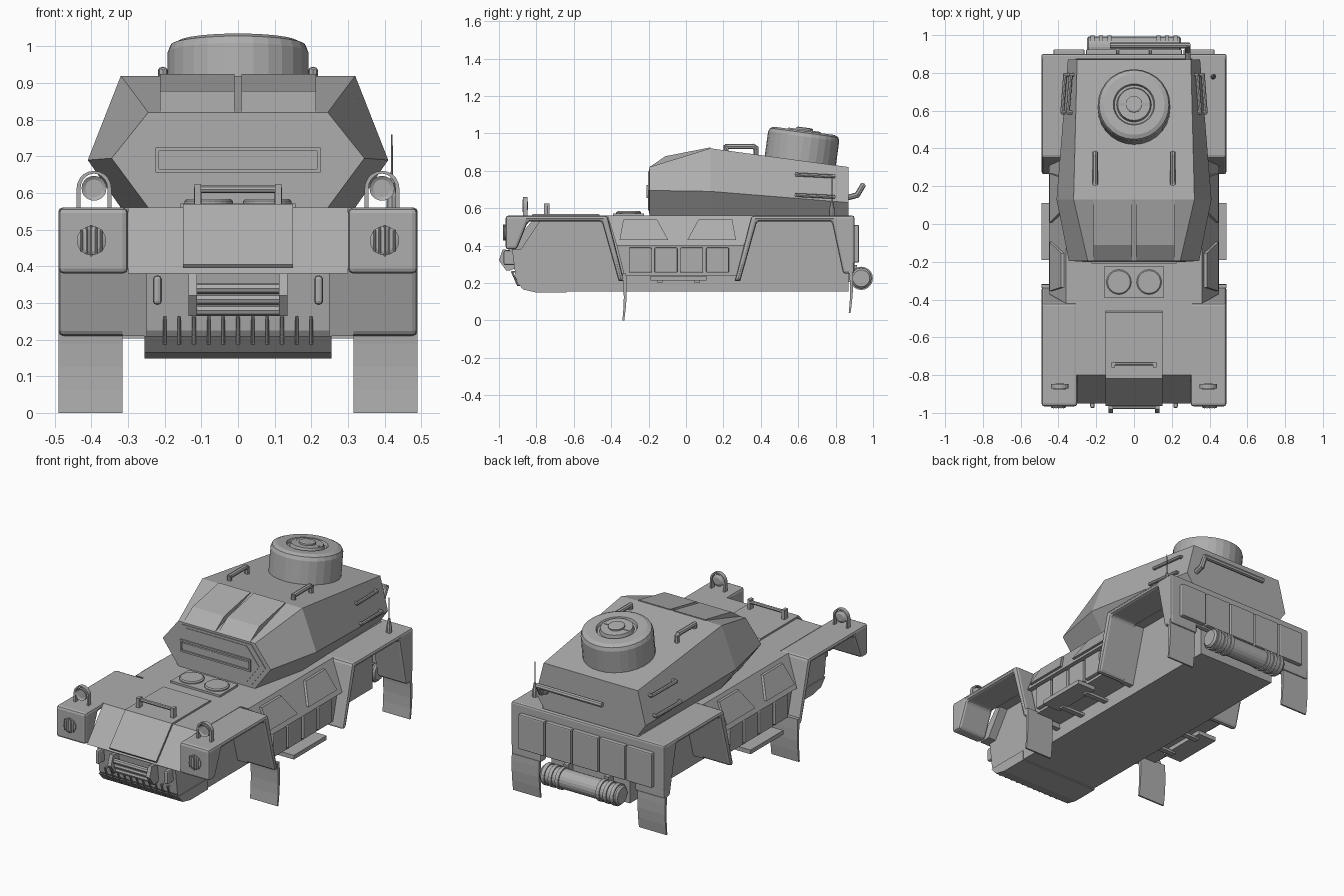
import bpy, bmesh, math
from mathutils import Vector

cube = bpy.data.objects.get("Cube")
if cube:
    bpy.data.objects.remove(cube, do_unlink=True)

grey = bpy.data.materials.new("armour_grey")
grey.use_nodes = True
grey.diffuse_color = (*[.42] * 3, 1)
grey.node_tree.nodes["Principled BSDF"].inputs["Base Color"].default_value = grey.diffuse_color

# Main dimensions
DECK, CHIN, FOOT, BELLY = .56, .38, .21, .155
NOSE, TAIL = -.965, .9
OUTER, INNER, KEEL = .49, .3, .25
SKIN = .03
WINDSCREEN, BROW, CABIN_BACK = -.195, .13, .87
SIDES = (-1, 1)


def skin_rings(name, rings, bevel=0):
    """Skin a row of equal point loops and cap both ends."""
    bm = bmesh.new()
    loops = [[bm.verts.new(point) for point in ring] for ring in rings]
    count = len(loops[0])
    for lower, upper in zip(loops, loops[1:]):
        for i in range(count):
            j = (i + 1) % count
            bm.faces.new((lower[i], lower[j], upper[j], upper[i]))
    bm.faces.new(loops[0])
    bm.faces.new(loops[-1])
    bmesh.ops.recalc_face_normals(bm, faces=bm.faces)
    mesh = bpy.data.meshes.new(name)
    bm.to_mesh(mesh)
    bm.free()
    mesh.materials.append(grey)
    part = bpy.data.objects.new(name, mesh)
    bpy.context.collection.objects.link(part)
    if bevel:
        modifier = part.modifiers.new("rounded_edges", "BEVEL")
        modifier.width = bevel
        modifier.segments = 2
        modifier.limit_method = "ANGLE"


def side_prism(name, profile, near, far, bevel=0):
    skin_rings(name, [[(x, y, z) for y, z in profile] for x in (near, far)], bevel)


def slab(name, centre, size, bevel=0):
    x, y, z = centre
    half_x, half_y, half_z = (side / 2 for side in size)
    outline = [(y - half_y, z - half_z), (y + half_y, z - half_z),
               (y + half_y, z + half_z), (y - half_y, z + half_z)]
    side_prism(name, outline, x - half_x, x + half_x, bevel)


def lathe(name, origin, axis, profile, sides=20):
    """Turn (radius, height) points about an axis."""
    turn = Vector(axis).to_track_quat("Z", "Y")
    angles = [math.tau * i / sides for i in range(sides)]
    skin_rings(name, [[Vector(origin) + turn @ Vector((r * math.cos(a), r * math.sin(a), height))
                       for a in angles] for r, height in profile])


def rod(name, points, radius):
    """Round bar along straight legs."""
    for start, end in zip(points, points[1:]):
        leg = Vector(end) - Vector(start)
        lathe(name, start, leg, [(radius, -radius / 2), (radius, leg.length + radius / 2)], 8)


def staple(name, start, end, reach, radius):
    """Bar between two points, standing off its base by reach."""
    start, end, reach = Vector(start), Vector(end), Vector(reach)
    rod(name, [start, start + reach, end + reach, end], radius)


def fender(name, end, shoulder, hang):
    """Open wheel arch with a sloping leg reaching in to the keel."""
    skin = math.copysign(SKIN, end)
    foot = shoulder - 3 * skin
    leg = [(shoulder, DECK), (foot, FOOT), (foot + skin, FOOT), (shoulder + skin, DECK - SKIN)]
    rim = [(end - 4 * skin, DECK - SKIN), (end - 2 * skin, hang), (end, hang), (end, DECK)]
    side_prism(name, leg + rim, side * INNER, side * OUTER, SKIN / 2)
    side_prism(name + "_leg", leg, side * KEEL, side * (INNER + SKIN / 2))


def mudflap(name, y, low, high):
    """Slightly bowed sheet, thinner towards the ground."""
    steps = [i / 4 for i in range(5)]
    front = [(y + SKIN / 4 * math.sin(t * math.pi), low + (high - low) * t) for t in steps]
    back = [(y + SKIN / 3 * (1 + t), z) for t, (y, z) in reversed(list(zip(steps, front)))]
    side_prism(name, front + back, side * (INNER + SKIN / 2), side * OUTER)


def hexagon(y, half, ratio, waist, high, scale=1):
    """Six-sided cabin section, optionally shrunk about its waist."""
    chamfer = half * ratio
    outline = [(chamfer, DECK), (half, waist), (chamfer, high),
               (-chamfer, high), (-half, waist), (-chamfer, DECK)]
    return [(x * scale, y, waist + (z - waist) * scale) for x, z in outline]


# Hull between the wheels, sloping nose and deck
side_prism("lower_hull", [(-.8, BELLY), (-.87, BELLY + SKIN / 3), (-.91, FOOT + SKIN / 2), (-.93, CHIN),
                          (-.8, DECK - SKIN), (TAIL - SKIN, DECK - SKIN), (TAIL - SKIN, BELLY)], -KEEL, KEEL)
side_prism("nose_plate", [(NOSE + SKIN / 2, CHIN), (-.8, DECK), (-.76, DECK), (-.88, CHIN)], -INNER, INNER)
side_prism("deck", [(-.8, DECK), (TAIL - SKIN, DECK), (TAIL - SKIN, DECK - SKIN), (-.8, DECK - SKIN)],
           -INNER - SKIN / 3, INNER + SKIN / 3)

# Middle body: lower band, then a slope above a ledge
LEDGE, LEDGE_X, TOP_X = .4, .45, .36
levels = [(FOOT + SKIN, LEDGE_X - SKIN, -.33, .28), (LEDGE, LEDGE_X - SKIN, -.37, .31),
          (LEDGE, LEDGE_X, -.37, .31), (DECK, TOP_X, -.42, .36)]
skin_rings("side_sponsons", [[(-half, front, z), (half, front, z), (half, rear, z), (-half, rear, z)]
                             for z, half, front, rear in levels])

# Tail
slab("rear_plate", (0, TAIL - SKIN / 2, .43), (2 * OUTER, SKIN, .26), SKIN / 3)
for i in range(5):
    slab("rear_panel", ((i - 2) * .172, TAIL + SKIN / 3, .41), (.164, SKIN, .2), SKIN / 5)

for side in SIDES:
    # Fenders and mudflaps
    fender("front_fender", NOSE, -.42, CHIN)
    fender("rear_fender", TAIL, .35, .25)
    mudflap("front_mudflap", -.34, 0, .25)
    mudflap("rear_mudflap", .87, .04, .28)

    # Side lockers
    for i in range(4):
        slab("side_locker", (side * LEDGE_X * .95, i * .138 - .245, .322), (SKIN, .122, .134), SKIN / 5)

    # Hatches lying on the sloping side
    slope = (LEDGE_X - TOP_X) / (DECK - LEDGE)
    for middle, lean in ((-.225, -.02), (.137, .02)):
        rim = [(middle - .13, .43), (middle + .13, .43),
               (middle + lean + .09, .54), (middle + lean - .09, .54)]
        skin_rings("side_hatch", [[(side * (LEDGE_X - (z - LEDGE) * slope + lift), y, z)
                                   for y, z in rim] for lift in (-SKIN / 3, SKIN / 2)])

    # Side step
    slab("side_step", (side * .43, -.04, FOOT + SKIN / 2), (.12, .3, SKIN * .8))
    for y in (-.14, .06):
        slab("step_bracket", (side * .32, y, FOOT), (.16, SKIN, SKIN / 2))

    # Headlight with guard bars
    lamp_x, lamp_z, lens = side * .4, .47, .04
    lathe("headlight", (lamp_x, NOSE, lamp_z), (0, -1, 0), [(lens, 0), (lens, SKIN / 5), (SKIN, SKIN / 3)])
    for i in range(-2, 3):
        x = lamp_x + i * lens / 3
        reach = lens - abs(i) * SKIN / 5
        staple("headlight_guard", (x, NOSE, lamp_z - reach), (x, NOSE, lamp_z + reach),
               (0, -SKIN / 3, 0), SKIN / 9)

    # Fender lamp under a flat hoop
    lamp = Vector((side * .393, -.86, .613))
    lathe("fender_lamp", lamp + Vector((0, SKIN / 2, 0)), (0, -1, 0),
          [(lens / 2, 0), (lens * .85, SKIN / 4), (lens * .85, SKIN), (lens * .6, SKIN * .8)])
    bend = [math.pi * i / 10 for i in range(11)]
    foot = Vector((1, 0, (DECK - lamp.z) / lens))
    arch = [foot, *(Vector((math.cos(a), 0, math.sin(a))) for a in bend), foot * Vector((-1, 0, 0)).x]
    arch[-1] = Vector((-foot.x, 0, foot.z))
    wide = [Vector((p.x * (lens + SKIN / 4), 0, p.z * (lens + SKIN / 4))) for p in arch]
    slim = [Vector((p.x * (lens - SKIN / 9), 0, p.z * lens)) for p in reversed(arch)]
    skin_rings("lamp_hoop", [[lamp + p + Vector((0, depth, 0)) for p in wide + slim]
                             for depth in (-SKIN * .4, SKIN * .4)])

    # Tow hooks and winch arms
    slab("tow_hook", (side * .22, -.935, .335), (SKIN * .8, .08, .08), SKIN / 3)
    side_prism("winch_arm", [(-.9, .37), (-.98, .38), (-1, .32), (-.96, .265), (-.9, .28)],
               side * .112, side * .135)

# Nose fittings
for i in range(3):
    y, z = NOSE + i * SKIN / 3, .34 - i * SKIN
    rod("winch_bar", [(-.12, y, z), (.12, y, z)], SKIN / 2)
side_prism("nose_skid", [(-.91, FOOT), (-.87, BELLY + SKIN / 3), (-.8, BELLY - SKIN / 5),
                         (-.64, BELLY - SKIN / 5), (-.64, FOOT)], -.255, .255)
for i in range(11):
    x = (i - 5) * .04
    staple("nose_rib", (x, -.9, .26), (x, -.87, .19), (0, -SKIN, 0), SKIN / 6)

# Hood
HOOD = .15
lid = [(-.46, DECK), (-.81, DECK), (NOSE + SKIN / 3, CHIN + SKIN / 2)]
side_prism("hood_plate", lid + [(y - SKIN / 4, z + SKIN / 3) for y, z in reversed(lid)], -HOOD, HOOD)
staple("hood_handle", (-.11, -.74, DECK), (.11, -.74, DECK), (0, 0, .05), SKIN / 3)
for side in SIDES:
    slab("handle_post", (side * .11, -.745, DECK + SKIN), (SKIN * .6, SKIN, .07))
slab("filler_plate", (0, -.307, DECK), (.315, .165, SKIN * .8))
for side in SIDES:
    lathe("filler_lid", (side * .08, -.307, DECK), (0, 0, 1),
          [(.066, 0), (.066, SKIN * .6), (.06, SKIN * .8)], 24)

# Cabin
screen = (.345, .71, .695, .82)
skin_rings("cabin", [hexagon(WINDSCREEN, *screen), hexagon(BROW, .41, .78, .69, .92),
                     hexagon(CABIN_BACK, .35, .86, .63, .82)])
for scale, lift in ((.91, .004), (.8, .007)):
    skin_rings("windscreen_frame", [hexagon(y, *screen, scale) for y in (WINDSCREEN, WINDSCREEN - lift)])

# Vision slit in a raised frame
SLIT, SLIT_Z = .22, .69
slab("vision_slit", (0, WINDSCREEN, SLIT_Z), (2 * SLIT, SKIN * .6, SKIN))
for side in SIDES:
    slab("slit_rail", (0, WINDSCREEN, SLIT_Z + side * SKIN), (2 * SLIT, SKIN, SKIN / 3))
    slab("slit_end", (side * SLIT, WINDSCREEN, SLIT_Z), (SKIN / 3, SKIN, 2.3 * SKIN))

# Sloping roof hatches, grab handles and side rails
hatch = [(WINDSCREEN, .82), (BROW, .91), (BROW, .925), (-.11, .878)]
for side in SIDES:
    side_prism("roof_hatch", hatch, side * SKIN / 3, side * SLIT * .97)
    rod("roof_handle", [(side * .205, y, z) for y, z in
                        ((.215, .9), (.215, .93), (.36, .93), (.375, .92), (.375, .87))], SKIN * .45)
    for z, x in ((.78, .32), (.67, .35)):
        staple("cabin_rail", (side * x, .59, z), (side * (x - SKIN / 2), .79, z - SKIN / 3),
               (side * SKIN, 0, 0), SKIN / 3)

# Drum turret with a ring groove, tilted with the rear roof
TILT = Vector((0, .135, .99))
DRUM, HEIGHT = .192, .17
RING, GROOVE = .11, SKIN / 2
base = Vector((0, .61, .845))
lathe("turret_drum", base, TILT,
      [(DRUM, 0), (DRUM, HEIGHT - SKIN), (DRUM - SKIN / 4, HEIGHT - SKIN / 3), (DRUM - SKIN, HEIGHT),
       (RING, HEIGHT), (RING - SKIN / 5, HEIGHT - GROOVE), (RING - SKIN * .6, HEIGHT - GROOVE),
       (RING - SKIN * .8, HEIGHT + SKIN / 5), (RING / 2, HEIGHT + SKIN / 5)], 28)
lathe("turret_lid", base + TILT * HEIGHT, TILT, [(RING * .4, 0), (RING * .4, SKIN / 2), (RING / 3, SKIN * .6)])
slab("turret_latch", base + TILT * HEIGHT, (DRUM * .8, SKIN / 2, SKIN / 2))

# Rear rail and antenna
rod("rear_rail", [(.285, CABIN_BACK - SKIN, .65), (.285, .915, .67), (.285, .945, .72), (-.12, .945, .72)],
    SKIN / 2)
lathe("antenna", (.42, .78, DECK), (0, 0, 1),
      [(SKIN / 2, 0), (SKIN / 2, SKIN), (SKIN / 5, .08), (SKIN / 9, .08), (SKIN / 15, .2)], 8)

# Exhaust silencer
PIPE, REACH = Vector((0, .937, .225)), .25
lathe("exhaust", PIPE, (1, 0, 0), [(.045, -REACH), (.055, SKIN / 3 - REACH),
                                  (.055, REACH - SKIN / 3), (.045, REACH)])
for side in SIDES:
    for x in (.12, .165, .21):
        lathe("exhaust_band", PIPE + Vector((side * x, 0, 0)), (side, 0, 0), [(.062, 0), (.062, SKIN * .7)])
    slab("exhaust_bracket", (side * .13, TAIL - SKIN / 2, .25), (SKIN, 2 * SKIN, .09))
